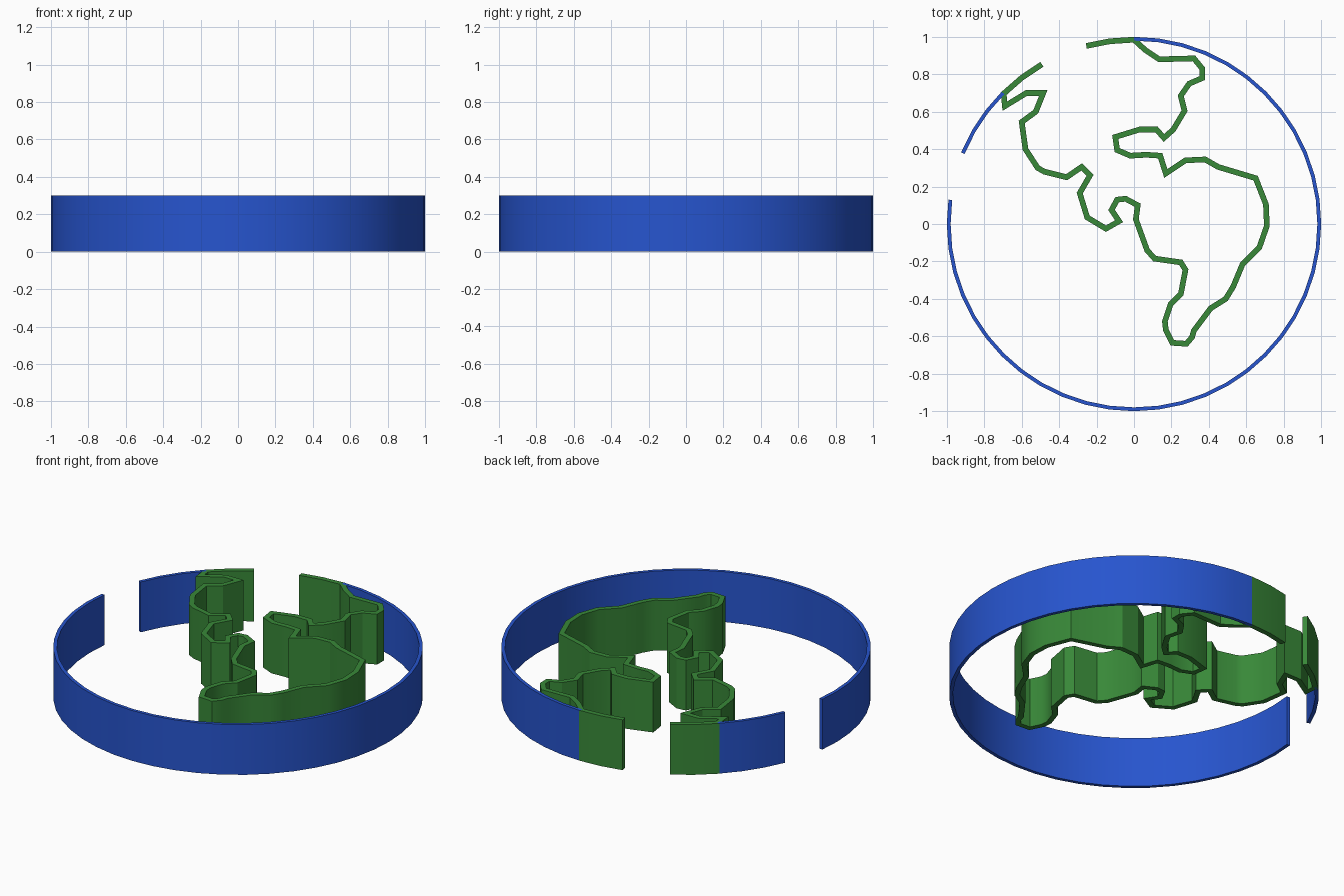
import bpy, bmesh, math
from mathutils import Vector

if "Cube" in bpy.data.objects:
    bpy.data.objects.remove(bpy.data.objects["Cube"])

HEIGHT = 0.3


def material(name, color):
    m = bpy.data.materials.new(name)
    m.diffuse_color = color
    m.use_nodes = True
    m.node_tree.nodes["Principled BSDF"].inputs["Base Color"].default_value = m.diffuse_color
    return m


def arc(radius, start, end, step=7.5):
    n = round(abs(end - start) / step)
    angles = [math.radians(start + (end - start) * i / n) for i in range(n + 1)]
    return [(radius * math.cos(a), radius * math.sin(a)) for a in angles]


def wall(name, path, thickness, mat):
    """Upright ribbon of constant thickness with mitred corners."""
    pts = [Vector(p) for p in path]
    dirs = [(b - a).normalized() for a, b in zip(pts, pts[1:])]
    bm = bmesh.new()
    rings = []
    for i, p in enumerate(pts):
        d0, d1 = dirs[max(i - 1, 0)], dirs[min(i, len(dirs) - 1)]
        n0, n1 = Vector((-d0.y, d0.x)), Vector((-d1.y, d1.x))
        m = (n0 + n1).normalized()
        off = m * (thickness / 2 / max(m.dot(n0), 0.4))
        rings.append([bm.verts.new((q.x, q.y, z)) for q, z in
                      ((p + off, 0), (p - off, 0), (p - off, HEIGHT), (p + off, HEIGHT))])
    for a, b in zip(rings, rings[1:]):
        for k in range(4):
            j = (k + 1) % 4
            bm.faces.new((a[k], a[j], b[j], b[k]))
    bm.faces.new(rings[0])
    bm.faces.new(rings[-1])
    bmesh.ops.recalc_face_normals(bm, faces=bm.faces)
    me = bpy.data.meshes.new(name)
    bm.to_mesh(me)
    bm.free()
    me.materials.append(mat)
    ob = bpy.data.objects.new(name, me)
    bpy.context.collection.objects.link(ob)
    bpy.ops.object.select_all(action='DESELECT')
    ob.select_set(True)
    bpy.context.view_layer.objects.active = ob
    bpy.ops.object.shade_smooth_by_angle(angle=math.radians(30))
    return ob


blue = material("ocean_blue", (0.02, 0.09, 0.62, 1))
green = material("land_green", (0.04, 0.25, 0.04, 1))

# Ocean rim: long arc and short piece beside the gap
wall("ocean_rim_long", arc(0.99, 90, -187.5), 0.02, blue)
wall("ocean_rim_short", arc(0.99, 157.5, 135), 0.02, blue)

# Coastline traced as one continuous wall, in stretches
northwest = [(-.69, .63), (-.575, .70), (-.485, .70), (-.525, .60), (-.60, .545),
             (-.58, .40), (-.515, .30), (-.48, .28), (-.36, .25), (-.28, .305),
             (-.235, .26), (-.29, .165), (-.25, .035), (-.15, -.025), (-.08, .015),
             (-.12, .075), (-.09, .13), (-.045, .135), (.02, .10), (.01, .025)]
south = [(.07, -.14), (.11, -.185), (.25, -.205), (.275, -.245), (.25, -.375),
         (.195, -.43), (.165, -.52), (.17, -.565), (.205, -.635), (.28, -.64),
         (.31, -.605), (.32, -.57), (.41, -.45), (.49, -.40), (.53, -.335),
         (.58, -.215), (.67, -.125), (.71, -.01), (.705, .105), (.65, .245)]
northeast = [(.45, .305), (.38, .345), (.275, .34), (.17, .27), (.14, .365),
             (.065, .37), (-.02, .365), (-.09, .395), (-.10, .465), (.03, .505),
             (.12, .505), (.16, .46), (.21, .505), (.27, .605), (.25, .685),
             (.295, .75), (.365, .78), (.365, .83), (.32, .885), (.135, .88), (.06, .93)]
wall("coastline", arc(0.985, 120, 135) + northwest + south + northeast
     + arc(0.985, 90, 105), 0.03, green)
